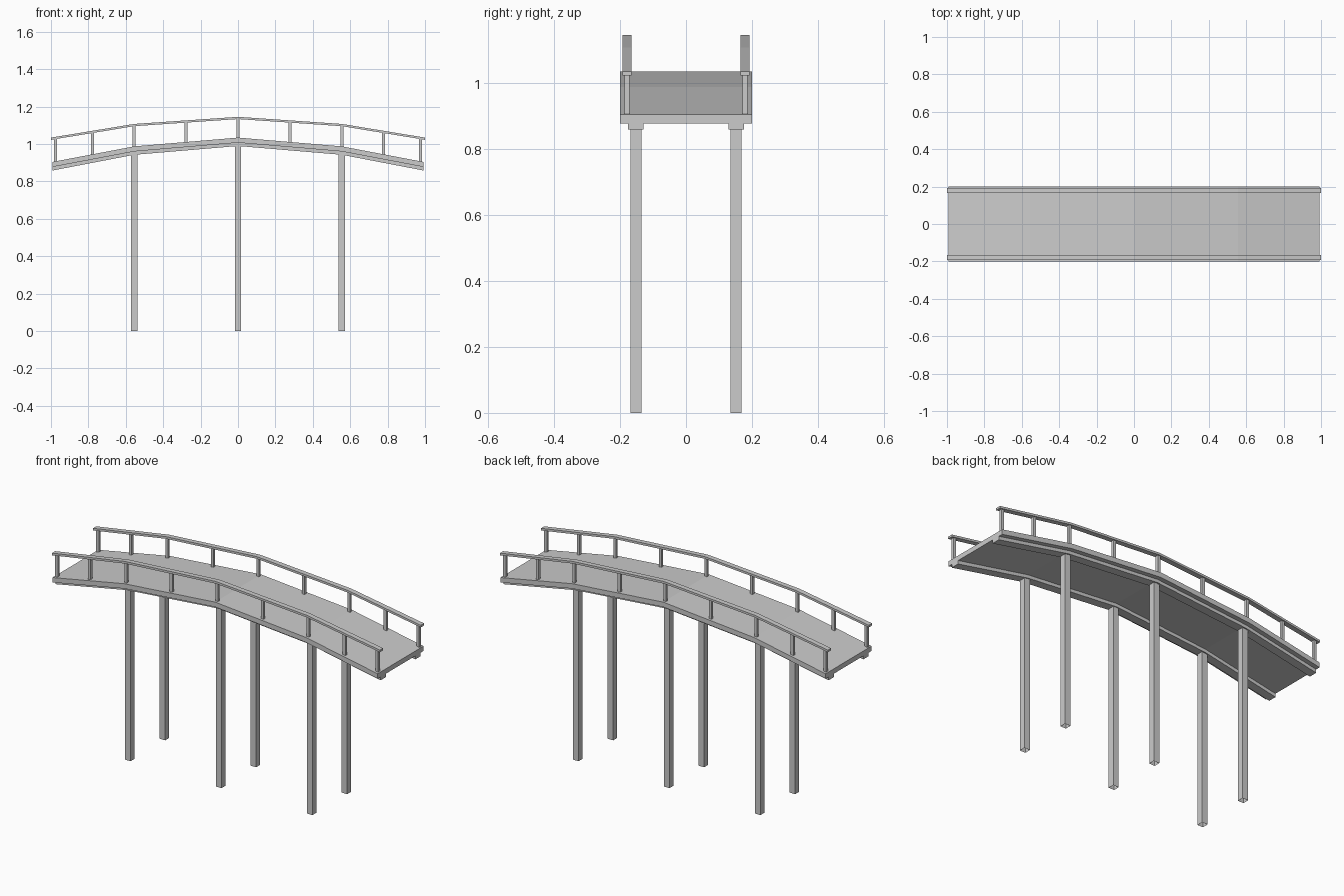
import bpy
import bmesh

cube = bpy.data.objects.get("Cube")
if cube:
    bpy.data.objects.remove(cube, do_unlink=True)

# One plain grey for the whole bridge
grey = bpy.data.materials.new("concrete_grey")
grey.use_nodes = True
COLOR = (0.6, 0.6, 0.6, 1)
grey.diffuse_color = COLOR
grey.node_tree.nodes["Principled BSDF"].inputs["Base Color"].default_value = COLOR

BEND = 0.555      # x where the slope changes
END = 0.992       # x of the deck ends


def add_object(name, bm):
    bmesh.ops.recalc_face_normals(bm, faces=bm.faces)
    mesh = bpy.data.meshes.new(name)
    bm.to_mesh(mesh)
    bm.free()
    mesh.materials.append(grey)
    obj = bpy.data.objects.new(name, mesh)
    bpy.context.collection.objects.link(obj)
    return obj


def arched_bar(name, y0, y1, heights, thick, end):
    """Sweep a rectangle along the three-slope arch; heights run centre, bend, end."""
    mid, bend, tip = heights
    path = [(-end, tip), (-BEND, bend), (0, mid), (BEND, bend), (end, tip)]
    bm = bmesh.new()
    rings = [[bm.verts.new((x, y, z + dz)) for y, dz in
              ((y0, -thick), (y1, -thick), (y1, 0), (y0, 0))] for x, z in path]
    for a, b in zip(rings, rings[1:]):
        for i in range(4):
            j = (i + 1) % 4
            bm.faces.new((a[i], a[j], b[j], b[i]))
    bm.faces.new(rings[0])
    bm.faces.new(rings[-1])
    return add_object(name, bm)


def upright(name, x, y, wx, wy, z0, z1, open_bottom=False):
    bm = bmesh.new()
    bmesh.ops.create_cube(bm, size=1)
    for v in bm.verts:
        v.co = (x + v.co.x * wx, y + v.co.y * wy, z1 if v.co.z > 0 else z0)
    obj_bottom = [f for f in bm.faces if all(v.co.z == z0 for v in f.verts)]
    if open_bottom:
        bmesh.ops.delete(bm, geom=obj_bottom, context='FACES_ONLY')
    return add_object(name, bm)


def height_at(x, heights):
    mid, bend, tip = heights
    x = abs(x)
    if x < BEND:
        return mid + (bend - mid) * x / BEND
    return bend + (tip - bend) * (x - BEND) / (END - BEND)


DECK = (1.034, 0.987, 0.904)
BEAM = (1.008, 0.961, 0.877)
RAIL = (1.145, 1.107, 1.034)

# Walkway slab
arched_bar("deck", -0.2, 0.2, DECK, 0.027, END)

for side, s in (("left", 1), ("right", -1)):
    # Support beam under the slab and handrail above it
    arched_bar(side + "_beam", s * 0.128, s * 0.175, BEAM, 0.019, END)
    arched_bar(side + "_handrail", s * 0.165, s * 0.193, RAIL, 0.012, 1.0)

    # Handrail posts
    for x in (-0.977, -0.777, -BEND, -0.278, 0, 0.278, BEND, 0.777, 0.977):
        upright(side + "_rail_post", x, s * 0.179, 0.016, 0.015,
                height_at(x, DECK) - 0.01, height_at(x, RAIL) - 0.006)

    # Tall piers, open at the foot
    for x in (-BEND, 0, BEND):
        upright(side + "_pier", x, s * 0.151, 0.034, 0.034,
                0, height_at(x, BEAM) - 0.008, True)
